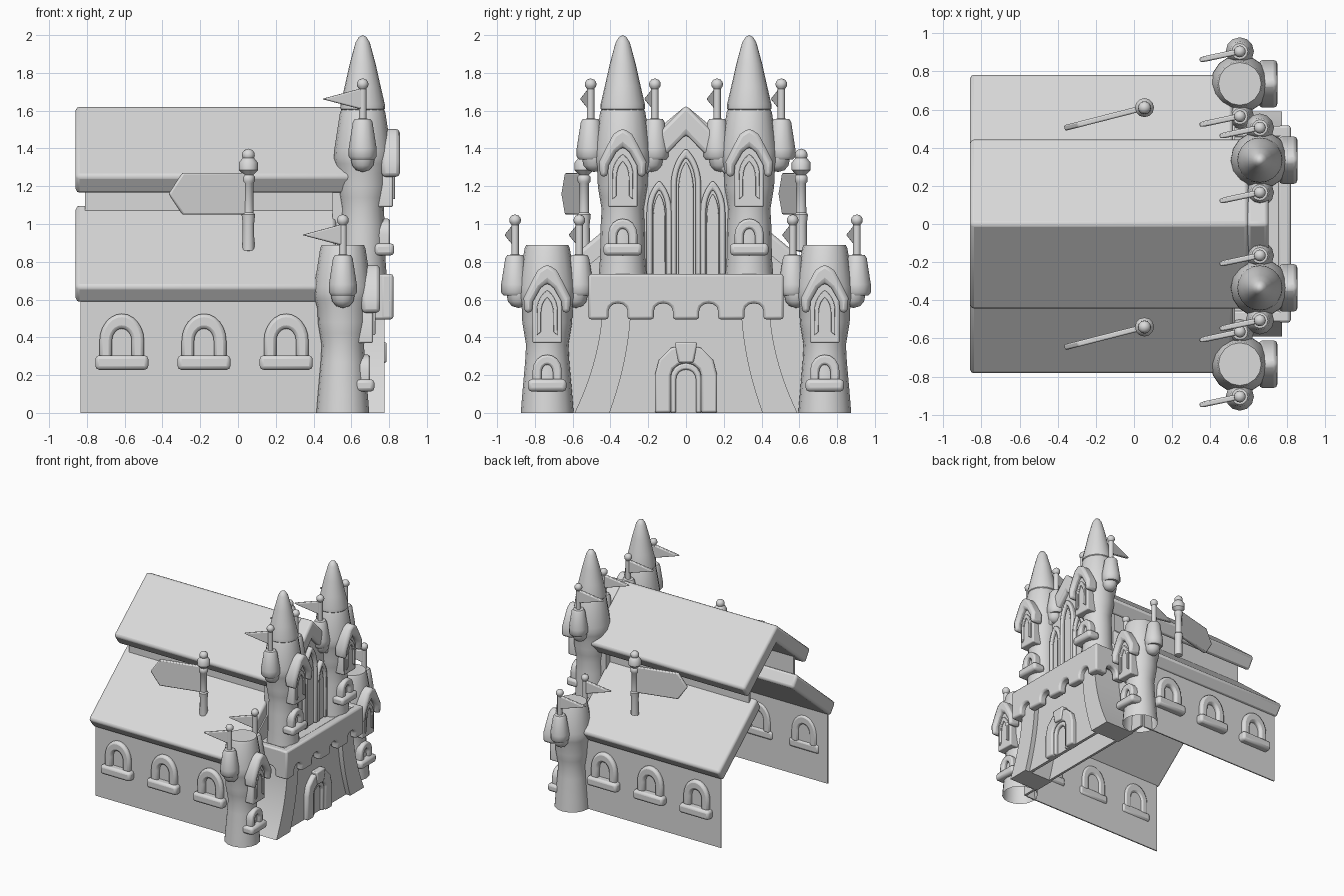
import bpy
import bmesh
from math import sin, cos, pi, radians

if "Cube" in bpy.data.objects:
    bpy.data.objects.remove(bpy.data.objects["Cube"], do_unlink=True)

stone = bpy.data.materials.new("light_grey_stone")
stone.use_nodes = True
GREY = (0.7, 0.7, 0.7, 1)
stone.diffuse_color = GREY
stone.node_tree.nodes["Principled BSDF"].inputs["Base Color"].default_value = GREY


def finish(name, bm, bevel=0.0, loc=(0, 0, 0), turn=0.0):
    bmesh.ops.recalc_face_normals(bm, faces=bm.faces)
    mesh = bpy.data.meshes.new(name)
    bm.to_mesh(mesh)
    bm.free()
    mesh.materials.append(stone)
    ob = bpy.data.objects.new(name, mesh)
    bpy.context.collection.objects.link(ob)
    ob.location = loc
    ob.rotation_euler.z = turn
    if bevel:
        mod = ob.modifiers.new("rounded_edges", 'BEVEL')
        mod.width = bevel
        mod.segments = 2
        mod.limit_method = 'ANGLE'
        mod.angle_limit = radians(40)
    bpy.ops.object.select_all(action='DESELECT')
    ob.select_set(True)
    bpy.context.view_layer.objects.active = ob
    bpy.ops.object.shade_smooth_by_angle(angle=radians(40))
    return ob


def prism(name, pts, a, b, axis='x', bevel=0.0, loc=(0, 0, 0), turn=0.0):
    """Extrude a flat outline from a to b along the axis."""
    bm = bmesh.new()
    rings = []
    for d in (a, b):
        rings.append([bm.verts.new((d, u, v) if axis == 'x' else (u, d, v)) for u, v in pts])
    n = len(pts)
    for ring in rings:
        bm.faces.new(ring)
    for i in range(n):
        j = (i + 1) % n
        bm.faces.new((rings[0][i], rings[0][j], rings[1][j], rings[1][i]))
    return finish(name, bm, bevel, loc, turn)


def rect(u0, u1, v0, v1):
    return [(u0, v0), (u1, v0), (u1, v1), (u0, v1)]


def lathe(name, profile, loc, sides=16):
    """Revolve (radius, height) points; zero radius closes to a point."""
    bm = bmesh.new()
    prev = None
    for r, z in profile:
        if r == 0:
            ring = [bm.verts.new((0, 0, z))] * sides
        else:
            ring = [bm.verts.new((r * cos(2 * pi * i / sides), r * sin(2 * pi * i / sides), z))
                    for i in range(sides)]
        if prev:
            for i in range(sides):
                j = (i + 1) % sides
                quad = [prev[i], prev[j], ring[j], ring[i]]
                bm.faces.new(list(dict.fromkeys(quad)))
        prev = ring
    return finish(name, bm, loc=loc)


def ball(r, z):
    return [(r * cos(a), z + r * sin(a)) for a in (-0.9, -0.4, 0, 0.4, 0.9)] + [(0, z + r)]


def arch(w, z0, zs, top, c=0.0, steps=8, pointed=False):
    """Arch outline from the left foot over the top to the right foot."""
    if pointed:
        half = [(2 * cos(a) - 1, sin(a) / sin(pi / 3)) for a in
                (pi / 3 * i / steps for i in range(steps + 1))]
        curve = [(-u, v) for u, v in half] + half[-2::-1]
    else:
        curve = [(-cos(pi * i / steps), sin(pi * i / steps)) for i in range(steps + 1)]
    pts = [(c + w * u, zs + (top - zs) * v) for u, v in curve]
    return [(c - w, z0)] + pts + [(c + w, z0)]


def arch_frame(name, w, t, z0, zs, top, a, b, axis='x', c=0.0, steps=8, pointed=False, bevel=0.01):
    outer = arch(w, z0, zs, top, c, steps, pointed)
    inner = arch(w - t, z0, zs, top - t * (1.6 if pointed else 1.2), c, steps, pointed)
    return prism(name, outer + inner[::-1], a, b, axis, bevel)


def scallops(lo, hi, centres):
    """Band outline with round notches cut up into its lower edge."""
    pts = [(hi, 0.735), (lo, 0.735), (lo, 0.495)]
    for c in centres:
        pts += arch(0.05, 0.495, 0.54, 0.58, c, 6)
    return pts + [(hi, 0.495)]


# Nave: side walls, lower roofs, clerestory, main roof
for s, side in ((-1, "right"), (1, "left")):
    prism(f"{side}_wall", rect(-0.835, 0.5, 0, 0.64), s * 0.712, s * 0.722, 'y')
    prism(f"{side}_lower_roof", [(s * y, z) for y, z in
          ((0.79, 0.67), (0.27, 1.105), (0.21, 1.01), (0.724, 0.58))], -0.86, 0.52, bevel=0.02)
    prism(f"{side}_clerestory", rect(-0.81, 0.55, 1.03, 1.24), s * 0.29, s * 0.31, 'y')
    for i in range(3):
        c = -0.615 + i * 0.435
        arch_frame(f"{side}_window_frame_{i}", 0.118, 0.066, 0.28, 0.38, 0.525,
                   s * 0.70, s * 0.755, 'y', c, 12, bevel=0.018)
        prism(f"{side}_window_sill_{i}", rect(c - 0.14, c + 0.14, 0.228, 0.305),
              s * 0.70, s * 0.78, 'y', 0.02)
prism("main_roof", [(-0.45, 1.255), (0, 1.627), (0.45, 1.255), (0.384, 1.158), (0, 1.48),
                    (-0.384, 1.158)], -0.86, 0.6, bevel=0.02)

# Facade: front wall, gate panel and flared buttresses
prism("front_wall", [(-0.715, 0), (-0.715, 0.62), (-0.25, 1), (0.25, 1), (0.715, 0.62), (0.715, 0)],
      0.51, 0.53)
prism("gate_panel", rect(-0.42, 0.42, 0, 0.62), 0.71, 0.735)
for s, side in ((-1, "right"), (1, "left")):
    flare = [(0.62 * i / 10, (1 - i / 10) ** 2) for i in range(11)]
    edge = [(s * (0.44 + 0.15 * f), z) for z, f in flare]
    edge += [(s * (0.29 + 0.115 * f), z) for z, f in flare[::-1]]
    prism(f"{side}_buttress", edge, 0.5, 0.775)

# Gate
arch_frame("gate_arch", 0.165, 0.085, 0, 0.2, 0.365, 0.7, 0.775, steps=6, bevel=0.012)
arch_frame("gate_inner_arch", 0.082, 0.03, 0, 0.18, 0.265, 0.7, 0.76, steps=8)
prism("gate_keystone", [(-0.04, 0.265), (-0.06, 0.375), (0.06, 0.375), (0.04, 0.265)],
      0.7, 0.787, bevel=0.01)

# Scalloped balcony band
prism("balcony_core", rect(-0.49, 0.49, 0.59, 0.725), 0.5, 0.79)
prism("balcony_front", scallops(-0.517, 0.517, (-0.36, -0.12, 0.12, 0.36)), 0.755, 0.822, bevel=0.014)
for s, side in ((-1, "right"), (1, "left")):
    prism(f"{side}_balcony_side", scallops(0.5, 0.815, (0.66,)), s * 0.455, s * 0.515, 'y', 0.012)

# Upper storey with gable and lancet windows
prism("gable_wall", [(-0.36, 0.72), (-0.36, 1.18), (0, 1.5), (0.36, 1.18), (0.36, 0.72)], 0.5, 0.665)
prism("gable_coping", [(-0.27, 1.36), (0, 1.63), (0.27, 1.36), (0.27, 1.2), (0, 1.475),
                       (-0.27, 1.2)], 0.59, 0.705, bevel=0.02)
for name, c, w, zs, top in (("centre", 0, 0.08, 1.2, 1.4), ("right", -0.142, 0.066, 1.06, 1.23),
                            ("left", 0.142, 0.066, 1.06, 1.23)):
    arch_frame(f"{name}_lancet_frame", w, 0.03, 0.73, zs, top, 0.64, 0.70, c=c, pointed=True)
    prism(f"{name}_lancet_pane", arch(w * 0.5, 0.73, zs - 0.02, top - 0.07, c, 6, True),
          0.64, 0.685, bevel=0.006)


def tower(name, x, y, z0, base):
    lathe(f"{name}_shaft", [(base, z0), (base - 0.008, z0 + 0.1), (0.117, z0 + 0.27),
          (0.112, z0 + 0.36), (0.122, z0 + 0.42), (0.132, z0 + 0.48), (0.134, z0 + 0.55),
          (0.148, z0 + 0.60), (0.153, z0 + 0.63), (0.151, z0 + 0.67), (0.12, z0 + 0.87),
          (0.112, z0 + 0.888), (0, z0 + 0.888)], (x, y, 0))

    def out(part, pts, a, b, bevel=0.008):
        prism(f"{name}_{part}", [(y + u, z0 + v) for u, v in pts], x + a, x + b, bevel=bevel)

    # Low window and tall oriel
    out("sill", rect(-0.102, 0.102, 0.113, 0.178), 0.06, 0.167, 0.02)
    low = arch(0.077, 0.16, 0.225, 0.308) + arch(0.03, 0.16, 0.215, 0.255)[::-1]
    out("low_window", low, 0.06, 0.145, 0.012)
    out("oriel", [(-0.078, 0.37), (-0.078, 0.6), (0, 0.72), (0.078, 0.6), (0.078, 0.37)], 0.06, 0.16)
    lancet = arch(0.055, 0.41, 0.54, 0.65, 0, 6, True) + arch(0.032, 0.43, 0.53, 0.61, 0, 6, True)[::-1]
    out("oriel_frame", lancet, 0.14, 0.172, 0.004)
    hood = [(0.12, 0.53), (0.125, 0.61), (0.085, 0.69), (0.05, 0.755), (0, 0.788)]
    under = [(0.08, 0.53), (0.075, 0.59), (0.035, 0.66), (0, 0.69)]
    shape = [(-u, v) for u, v in hood[:-1]] + hood[::-1] + under + [(-u, v) for u, v in under[-2::-1]]
    out("oriel_hood", shape, 0.1, 0.197, 0.02)

    # Corner turrets with pennants
    for s, side in ((-1, "right"), (1, "left")):
        ty = y + s * 0.17
        lathe(f"{name}_{side}_corbel", [(0, 0.555), (0.035, 0.565), (0.056, 0.59), (0.064, 0.63),
              (0.064, 0.66)], (x, ty - s * 0.018, z0), 12)
        lathe(f"{name}_{side}_turret", [(0, 0.622), (0.062, 0.622), (0.074, 0.637), (0.074, 0.68),
              (0.052, 0.82), (0.042, 0.835), (0.02, 0.838), (0.02, 0.995)] + ball(0.031, 1.02),
              (x, ty, z0), 12)
        prism(f"{name}_{side}_pennant", [(0, 0.885), (0, 1.0), (-0.22, 0.942)], -0.015, 0.015,
              'y', 0.008, (x, ty, z0), 0.21)


for s, side in ((-1, "right"), (1, "left")):
    tower(f"{side}_low_tower", 0.555, s * 0.735, 0, 0.14)
    tower(f"{side}_high_tower", 0.66, s * 0.335, 0.72, 0.128)
    lathe(f"{side}_spire", [(0.105, 1.595), (0.118, 1.61), (0.117, 1.635), (0.095, 1.73),
          (0.068, 1.85), (0.038, 1.96), (0.02, 1.99), (0, 2.0)], (0.66, s * 0.335, 0), 20)

# Roof banners
for side, y in (("right", -0.54), ("left", 0.61)):
    lathe(f"{side}_banner_pole", [(0, 0.85), (0.032, 0.86), (0.03, 1.0), (0.036, 1.05), (0.027, 1.06),
          (0.026, 1.215), (0.034, 1.225), (0.034, 1.25), (0.026, 1.26), (0.05, 1.285), (0.05, 1.325),
          (0.03, 1.35), (0.022, 1.355)] + ball(0.034, 1.365), (0.055, y, 0), 12)
    prism(f"{side}_banner", [(0, 1.05), (0, 1.27), (-0.36, 1.27), (-0.435, 1.16), (-0.36, 1.05)],
          -0.015, 0.015, 'y', 0.008, (0.055, y, 0), 0.25)
